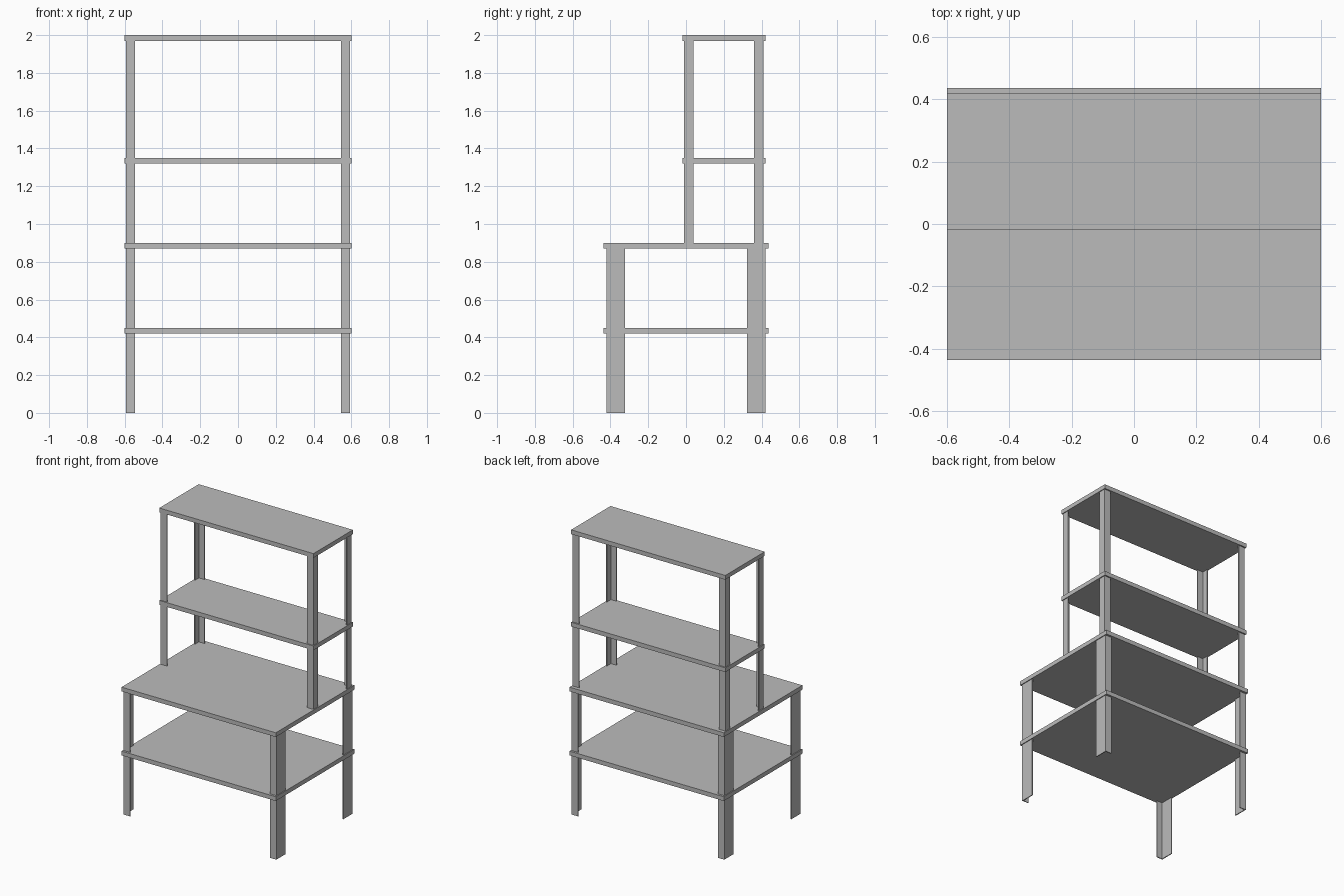
import bpy
import bmesh

cube = bpy.data.objects.get("Cube")
if cube:
    bpy.data.objects.remove(cube, do_unlink=True)

grey = bpy.data.materials.new("plain grey")
grey.use_nodes = True
grey.diffuse_color = (0.5, 0.5, 0.5, 1)
grey.node_tree.nodes["Principled BSDF"].inputs["Base Color"].default_value = (0.5, 0.5, 0.5, 1)


def extrude_outline(name, outline, bottom, top):
    """Raise a flat outline into a solid between two heights."""
    bm = bmesh.new()
    face = bm.faces.new([bm.verts.new((x, y, bottom)) for x, y in outline])
    result = bmesh.ops.extrude_face_region(bm, geom=[face])
    raised = [v for v in result["geom"] if isinstance(v, bmesh.types.BMVert)]
    bmesh.ops.translate(bm, verts=raised, vec=(0, 0, top - bottom))
    bmesh.ops.recalc_face_normals(bm, faces=bm.faces)
    mesh = bpy.data.meshes.new(name)
    bm.to_mesh(mesh)
    bm.free()
    mesh.materials.append(grey)
    obj = bpy.data.objects.new(name, mesh)
    bpy.context.collection.objects.link(obj)
    return obj


HALF_WIDTH = 0.6
BOARD = 0.03
WALL = 0.006
FLANGE = 0.05


def board(name, front, back, top):
    w = HALF_WIDTH
    extrude_outline(name, [(-w, front), (w, front), (w, back), (-w, back)], top - BOARD, top)


def angle_posts(name, front, back, depth, bottom, top):
    """Four thin L-section posts, each with its corner facing outwards."""
    section = [(0, 0), (FLANGE, 0), (FLANGE, WALL), (WALL, WALL), (WALL, depth), (0, depth)]
    for side, sx in (("right", 1), ("left", -1)):
        for end, y0, sy in (("front", front, 1), ("back", back, -1)):
            corner = -sx * (HALF_WIDTH - 0.006)
            outline = [(corner + sx * x, y0 + sy * y) for x, y in section]
            extrude_outline(f"{name}_{end}_{side}", outline, bottom, top)


# Deep boards of the bench
board("lower_shelf", -0.437, 0.437, 0.45)
board("worktop", -0.437, 0.437, 0.90)

# Shallow boards of the rack above
board("middle_shelf", -0.018, 0.42, 1.35)
board("top_shelf", -0.018, 0.42, 2.0)

# Wide angle legs below, narrow angle posts above
angle_posts("leg", -0.422, 0.422, 0.1, 0, 0.87)
angle_posts("rack_post", -0.011, 0.411, 0.05, 0.90, 1.97)
